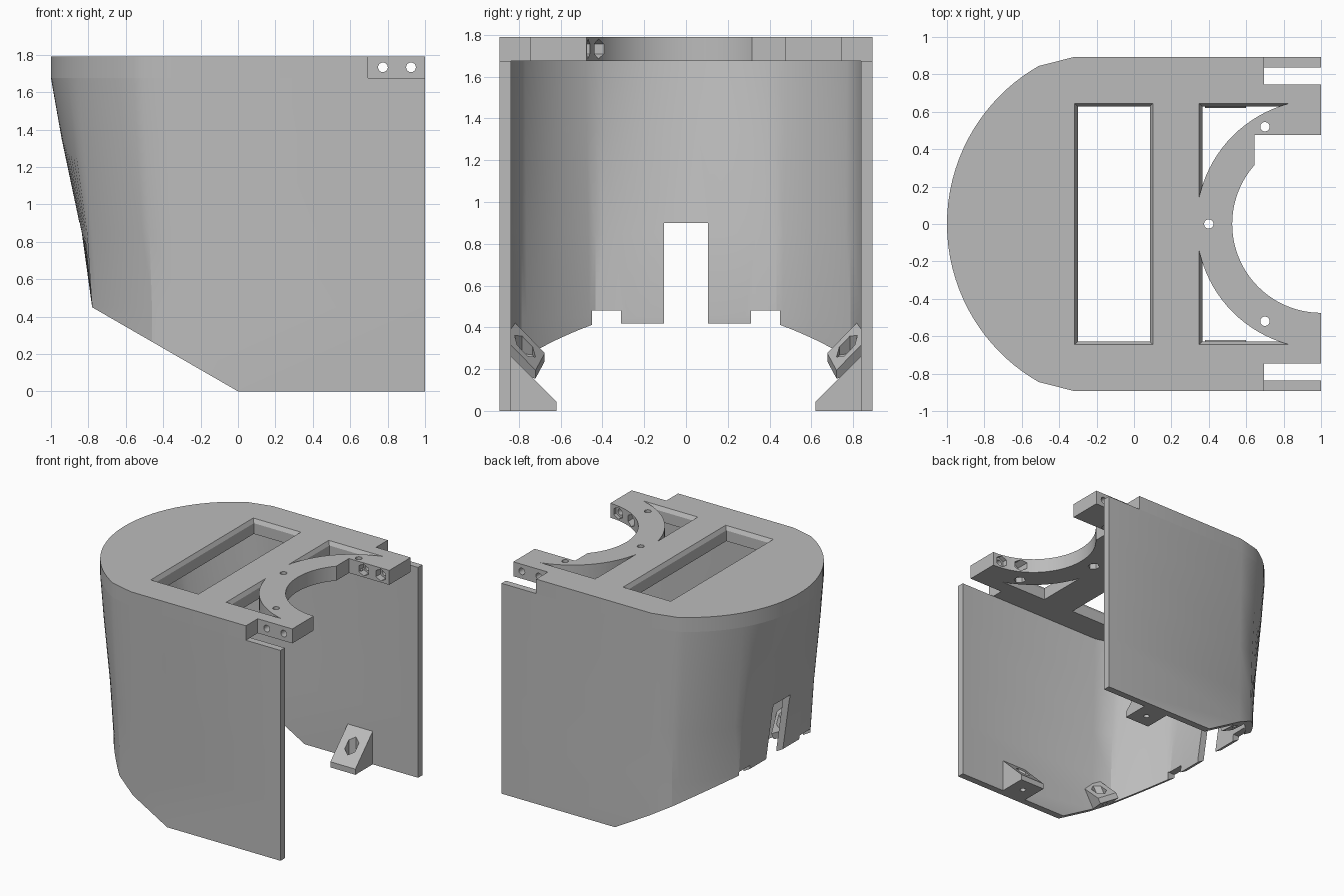
import bpy, bmesh, math
from mathutils import Matrix, Vector

cube = bpy.data.objects.get("Cube")
if cube:
    bpy.data.objects.remove(cube)

grey = bpy.data.materials.new("plain_grey")
grey.use_nodes = True
grey.diffuse_color = (0.5, 0.5, 0.5, 1)
grey.node_tree.nodes["Principled BSDF"].inputs["Base Color"].default_value = (0.5, 0.5, 0.5, 1)

TOP, FLOOR, WALL, HALF = 1.79, 1.675, 0.055, 0.893


def make(name, bm):
    bmesh.ops.recalc_face_normals(bm, faces=bm.faces[:])
    mesh = bpy.data.meshes.new(name)
    bm.to_mesh(mesh)
    bm.free()
    mesh.materials.append(grey)
    obj = bpy.data.objects.new(name, mesh)
    bpy.context.collection.objects.link(obj)
    return obj


def prism(name, points, depth):
    """Extrude a closed 3D polygon along the depth vector."""
    bm = bmesh.new()
    face = bm.faces.new([bm.verts.new(p) for p in points])
    out = bmesh.ops.extrude_face_region(bm, geom=[face])["geom"]
    bmesh.ops.translate(bm, vec=depth, verts=[v for v in out if isinstance(v, bmesh.types.BMVert)])
    return make(name, bm)


def box(x0, x1, y0, y1, z0, z1, flare=0.0):
    """Box cutter, with an optional flared upper end."""
    bm = bmesh.new()
    bmesh.ops.create_cube(bm, size=1)
    for v in bm.verts:
        f = flare if v.co.z > 0 else 0
        v.co = (x1 + f if v.co.x > 0 else x0 - f, y1 + f if v.co.y > 0 else y0 - f, z1 if v.co.z > 0 else z0)
    return make("cutter", bm)


def rod(start, end, radius, sides=24):
    start, end = Vector(start), Vector(end)
    bm = bmesh.new()
    turn = (end - start).to_track_quat("Z", "Y").to_matrix().to_4x4()
    bmesh.ops.create_cone(bm, cap_ends=True, segments=sides, radius1=radius, radius2=radius,
                          depth=(end - start).length, matrix=Matrix.Translation((start + end) / 2) @ turn)
    return make("cutter", bm)


def cut(obj, cutters):
    """Subtract each cutter, bake the result and discard the cutters."""
    for c in cutters:
        mod = obj.modifiers.new("cut", "BOOLEAN")
        mod.operation, mod.solver, mod.object = "DIFFERENCE", "EXACT", c
    bpy.context.view_layer.update()
    mesh = bpy.data.meshes.new_from_object(obj.evaluated_get(bpy.context.evaluated_depsgraph_get()))
    obj.modifiers.clear()
    obj.data = mesh
    for c in cutters:
        bpy.data.objects.remove(c)
    return obj


def smooth(obj, angle):
    bpy.ops.object.select_all(action="DESELECT")
    obj.select_set(True)
    bpy.context.view_layer.objects.active = obj
    bpy.ops.object.shade_smooth_by_angle(angle=math.radians(angle))


# Half outline of the body: round at the top, flattened at the back lower down
ARC_X, ARC_R, CREASE, SIDE, MID = -0.027, 0.973, 0.46, 10, 8


def half_outline(f):
    pts = [(1, HALF), (-0.32 + 0.02 * f, HALF)]
    a0, a1 = math.asin(0.845 / ARC_R), math.asin(CREASE / ARC_R)
    for i in range(SIDE + 1):
        t = i / SIDE
        a = a0 + (a1 - a0) * t
        bulge = 0.05 * t * (1 - t)
        low = Vector((-0.46 - 0.32 * t - bulge, 0.835 - 0.385 * t + bulge))
        high = Vector((ARC_X - ARC_R * math.cos(a), ARC_R * math.sin(a)))
        pts.append(high.lerp(low, f))
    for i in range(1, MID + 1):
        a = a1 * (1 - i / MID)
        high = Vector((ARC_X - ARC_R * math.cos(a), ARC_R * math.sin(a)))
        pts.append(high.lerp(Vector((-0.78, 0.45 * (1 - i / MID))), f))
    return [Vector(p) for p in pts]


def full(half):
    return half + [Vector((p.x, -p.y)) for p in half[-2::-1]]


def inset(pts):
    out = []
    for i, p in enumerate(pts):
        a = (p - pts[i - 1]).normalized() if i else None
        b = (pts[i + 1] - p).normalized() if i < len(pts) - 1 else a
        a = a or b
        na, nb = Vector((-a.y, a.x)), Vector((-b.y, b.x))
        out.append(p + (na + nb) * WALL / (1 + na.dot(nb)))
    return out


# Shell wall, lofted as an open C section
bm = bmesh.new()
rings = []
for z, f in ((FLOOR, 0), (1.35, 0.26), (0.85, 0.74), (0.45, 1), (0, 1)):
    outer = full(half_outline(f))
    loop = outer + inset(outer)[::-1]
    rings.append([bm.verts.new((p.x, p.y, z)) for p in loop])
n = len(rings[0])
for upper, lower in zip(rings, rings[1:]):
    for i in range(n):
        j = (i + 1) % n
        bm.faces.new((upper[i], upper[j], lower[j], lower[i]))
for ring in (rings[0], rings[-1]):
    for i in range(n // 2 - 1):
        bm.faces.new((ring[i], ring[i + 1], ring[n - 2 - i], ring[n - 1 - i]))
shell = make("shell_wall", bm)
slope = prism("cutter", [(0.2, -1.2, -0.115), (-1.2, -1.2, 0.692), (-1.2, -1.2, -0.115)], (0, 2.4, 0))
cut(shell, [slope, box(-1.2, -0.5, -0.105, 0.105, -0.1, 0.9),
            box(-1.2, -0.6, 0.31, 0.45, -0.1, 0.48), box(-1.2, -0.6, -0.45, -0.31, -0.1, 0.48)])
smooth(shell, 22)

# Top plate with two windows, a round cradle and clamp arms
half = [Vector((1, 0.745)), Vector((0.695, 0.745)), Vector((0.695, HALF))] + half_outline(0)[1:]
plate = prism("top_plate", [(p.x, p.y, FLOOR) for p in full(half)], (0, 0, TOP - FLOOR))
cutters = []
LIP = 0.03
for x0, x1 in ((-0.3, 0.085), (0.365, 0.85)):
    window = box(x0, x1, -0.628, 0.628, FLOOR - 0.1, TOP - LIP + 0.005)
    lip = box(x0, x1, -0.628, 0.628, TOP - LIP, TOP + LIP, 0.035)
    for c in (window, lip):
        if x0 > 0:
            cut(c, [rod((1, 0, 1), (1, 0, 2), 0.667, 96)])
        cutters.append(c)
cutters += [rod((1, 0, 1), (1, 0, 2), 0.475, 96), box(0.645, 1.1, 0, 0.475, 1, 2)]
# Vertical screw holes with nut pockets below
for x, y in ((0.4, 0), (0.7, 0.52), (0.7, -0.52)):
    cutters += [rod((x, y, 1.6), (x, y, 1.9), 0.025), rod((x, y, 1.6), (x, y, 1.72), 0.045, 6)]
# Cross screw holes with nut pockets inside the arms
for x in (0.775, 0.925):
    cutters += [rod((x, -1, 1.733), (x, 1, 1.733), 0.026), rod((x, -0.5, 1.733), (x, 0.53, 1.733), 0.048, 6)]
cut(plate, cutters)
smooth(plate, 20)


# Wedge brackets with a nut pocket and a screw hole
def bracket(name, width, d, matrix, side):
    profile = [(0, 0, 0), (0, 0, 0.045), (0, d, 0.045 + d), (0, d, 0)]
    obj = prism(name, profile, (-width, 0, 0))
    c = (-width / 2, d / 2)
    cut(obj, [rod((*c, 0.05), (*c, 0.5), 0.052, 6), rod((*c, -0.1), (*c, 0.1), 0.022)])
    obj.data.transform(matrix)
    if side < 0:
        obj.data.transform(Matrix.Scale(-1, 4, (0, 1, 0)))
        obj.data.flip_normals()


tilt = Matrix.Translation((-0.27, 0.72, 0.156)) @ Matrix.Rotation(math.radians(30), 4, "Y")
tilt = tilt @ Matrix.Rotation(math.radians(15), 4, "Z")
for side, word in ((1, "left"), (-1, "right")):
    bracket(word + "_floor_bracket", 0.22, 0.225, Matrix.Translation((0.6, 0.62, 0)), side)
    bracket(word + "_slope_bracket", 0.17, 0.15, tilt, side)
